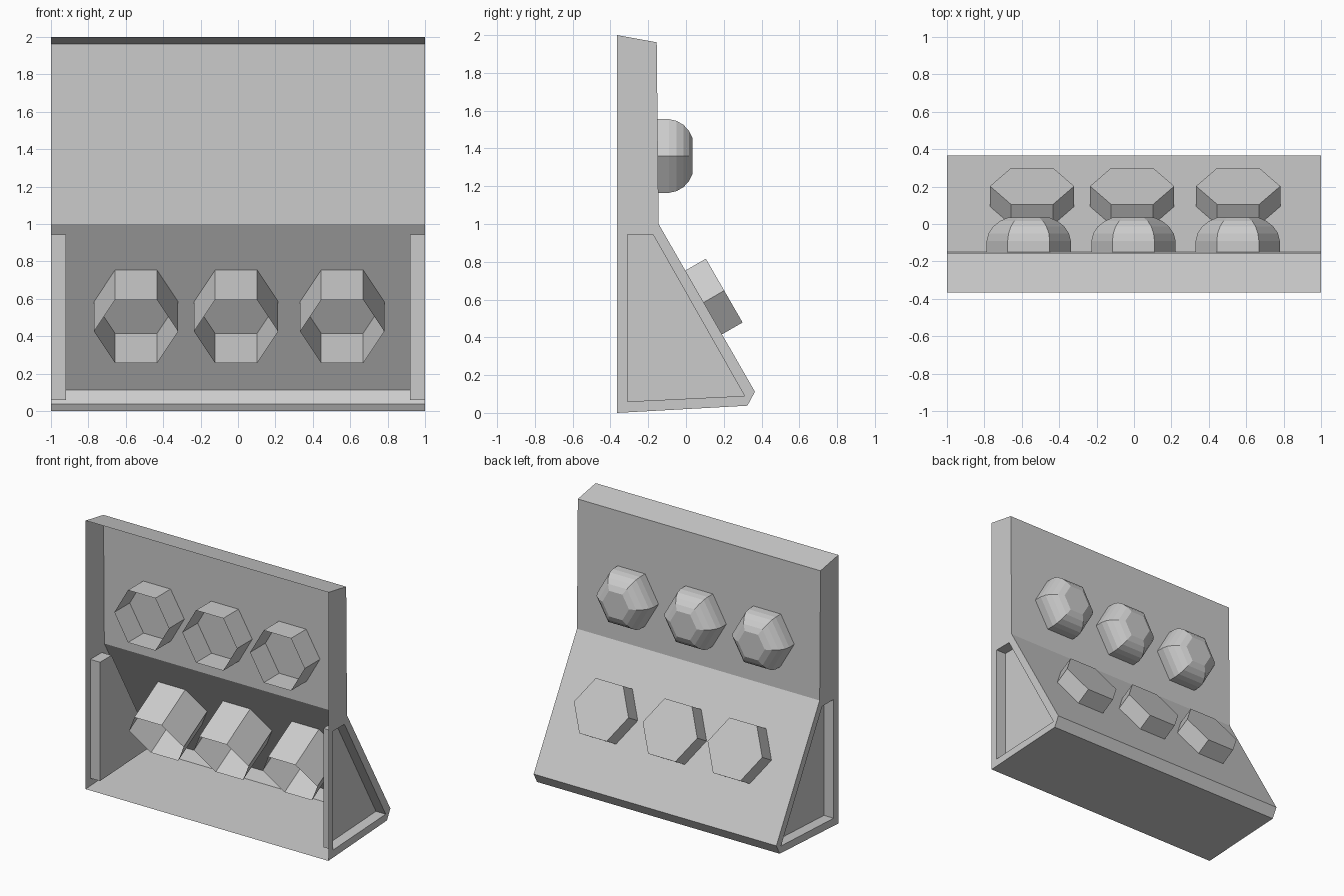
import bpy, bmesh, math
from mathutils import Vector

if "Cube" in bpy.data.objects:
    bpy.data.objects.remove(bpy.data.objects["Cube"])


def make_object(name, bm):
    bmesh.ops.remove_doubles(bm, verts=bm.verts, dist=1e-5)
    mesh = bpy.data.meshes.new(name)
    bm.to_mesh(mesh)
    bm.free()
    obj = bpy.data.objects.new(name, mesh)
    bpy.context.collection.objects.link(obj)
    return obj


def bridge(bm, a, b, closed=True):
    n = len(a)
    for i in range(n if closed else n - 1):
        j = (i + 1) % n
        bm.faces.new((a[i], a[j], b[j], b[i]))


def loop(bm, profile, x):
    return [bm.verts.new((x, y, z)) for y, z in profile]


def hex_stack(name, centre, axis, rings):
    """Hexagonal tube, open at its first ring and capped at its last; rings = (offset, radius)."""
    centre, axis = Vector(centre), Vector(axis).normalized()
    right = Vector((1, 0, 0))
    up = right.cross(axis)
    bm = bmesh.new()
    prev = None
    for offset, radius in rings:
        ring = []
        for i in range(6):
            a = i * math.pi / 3
            p = centre + axis * offset + (right * math.cos(a) + up * math.sin(a)) * radius
            ring.append(bm.verts.new(p))
        if prev:
            bridge(bm, prev, ring)
        prev = ring
    bm.faces.new(prev)
    return make_object(name, bm)


# Shell: side profile (y, z), open along the front edge
profile = [(-.365, 0), (.325, .038), (.365, .112), (-.145, 1.0), (-.155, 1.962), (-.365, 2.0)]
bm = bmesh.new()
bridge(bm, loop(bm, profile, 1), loop(bm, profile, -1), closed=False)
bm.normal_update()
make_object("panel_shell", bm)

# Side walls, each with a recess sunk inwards
recess = [(-.31, .06), (.31, .09), (-.175, .945), (-.31, .945)]
for label, s in (("left", -1), ("right", 1)):
    bm = bmesh.new()
    o = loop(bm, profile, s)
    r = loop(bm, recess, s)
    d = loop(bm, recess, s * .92)
    faces = [
        (o[0], o[1], r[1], r[0]),
        (o[1], o[2], r[1]),
        (o[2], o[3], r[2], r[1]),
        (o[3], r[3], r[2]),
        (o[3], o[0], r[0], r[3]),
        (o[3], o[4], o[5], o[0]),
    ]
    # the shell's front edge is straight, so the upper wall meets the lower wall at the corner
    faces[4] = (o[0], r[0], r[3])
    faces[5] = (o[0], r[3], o[3], o[4], o[5])
    for f in faces:
        bm.faces.new(f)
    bridge(bm, r, d)
    bm.faces.new(d)
    bmesh.ops.recalc_face_normals(bm, faces=bm.faces)
    if sum(f.normal.x * f.calc_area() for f in bm.faces) * s < 0:
        bmesh.ops.reverse_faces(bm, faces=bm.faces)
    make_object(label + "_side_wall", bm)

# Rounded knobs through the upright plate
for i, x in enumerate((-.563, -.003, .555)):
    hex_stack(f"round_knob_{i + 1}", (x, -.15, 1.36), (0, 1, 0),
              [(-.18, .225), (.06, .225), (.1, .215), (.137, .19), (.165, .155), (.185, .11)])

# Flat buttons through the sloping plate
for i, x in enumerate((-.545, -.01, .557)):
    hex_stack(f"flat_button_{i + 1}", (x, .094, .585), (0, .885, .51),
              [(-.32, .225), (.125, .225)])
